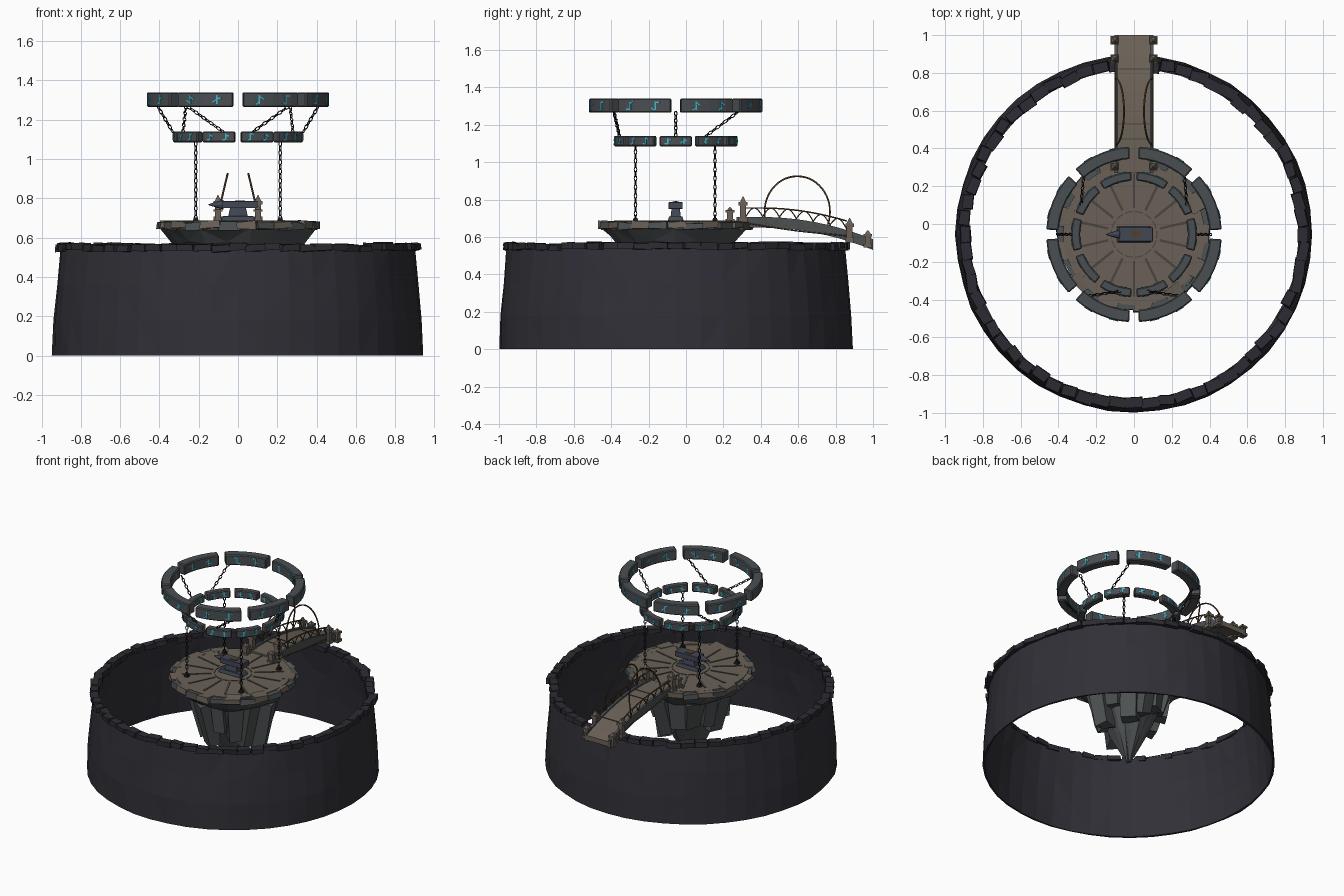
import bpy, bmesh, math, random
from mathutils import Matrix, Vector

random.seed(4)
cube = bpy.data.objects.get("Cube")
if cube:
    bpy.data.objects.remove(cube, do_unlink=True)

TAU = math.tau
CENTRE = Vector((0, -0.055, 0))


def material(name, rgb):
    m = bpy.data.materials.new(name)
    m.use_nodes = True
    m.diffuse_color = (*rgb, 1)
    m.node_tree.nodes["Principled BSDF"].inputs["Base Color"].default_value = (*rgb, 1)
    return m


WALL = material("dark wall stone", (0.030, 0.029, 0.038))
RIM = material("rim stone", (0.024, 0.024, 0.032))
ROCK = material("grey rock", (0.075, 0.083, 0.086))
PAVING = material("brown paving", (0.145, 0.120, 0.095))
SEAM = material("dark paving seam", (0.070, 0.060, 0.050))
RING = material("ring stone", (0.070, 0.078, 0.086))
GLOW = material("cyan glow", (0.05, 0.48, 0.64))
IRON = material("black iron", (0.010, 0.010, 0.012))
ANVIL = material("blue steel", (0.055, 0.063, 0.090))
BRONZE = material("bronze railing", (0.085, 0.050, 0.024))


def finish(bm, name, mat, bevel=0):
    bmesh.ops.recalc_face_normals(bm, faces=bm.faces)
    me = bpy.data.meshes.new(name)
    bm.to_mesh(me)
    bm.free()
    me.materials.append(mat)
    ob = bpy.data.objects.new(name, me)
    bpy.context.collection.objects.link(ob)
    if bevel:
        mod = ob.modifiers.new("bevel", "BEVEL")
        mod.width, mod.segments = bevel, 1
    return ob


def box(bm, matrix, size, taper=1, rough=0):
    """Box whose top is scaled by taper and whose corners are jittered."""
    verts = bmesh.ops.create_cube(bm, size=1)["verts"]
    for v in verts:
        k = taper if v.co.z > 0 else 1
        v.co = Vector((v.co.x * size[0] * k, v.co.y * size[1] * k, v.co.z * size[2]))
        v.co = matrix @ (v.co + Vector([random.uniform(-rough, rough) for _ in "xyz"]))


def at(x, y, z):
    return Matrix.Translation((x, y, z))


def polar(a, r, z):
    """Frame on a circle: local x points outward, y along the circle."""
    return Matrix.Translation(CENTRE) @ Matrix.Rotation(a, 4, "Z") @ at(r, 0, z)


def revolve(bm, profile, n, jitter=0, closed=False):
    rows = []
    for i in range(n):
        a = TAU * i / n
        rows.append([bm.verts.new(polar(a, r + random.uniform(-jitter, jitter),
                                        z + (random.uniform(-jitter, jitter) if z > 0.1 else 0))
                                  .translation) for r, z in profile])
    m = len(profile)
    for i in range(n):
        p, q = rows[i], rows[(i + 1) % n]
        for j in range(m if closed else m - 1):
            k = (j + 1) % m
            bm.faces.new((p[j], q[j], q[k], p[k]))
    if not closed:
        bm.faces.new([r[0] for r in rows])
        bm.faces.new([r[-1] for r in rows])
    bmesh.ops.triangulate(bm, faces=bm.faces)


def arc_block(bm, r0, r1, z0, z1, a0, a1, n):
    rows = [[bm.verts.new(polar(a0 + (a1 - a0) * i / n, r, z).translation)
             for r, z in ((r0, z0), (r1, z0), (r1, z1), (r0, z1))] for i in range(n + 1)]
    for p, q in zip(rows, rows[1:]):
        for j in range(4):
            k = (j + 1) % 4
            bm.faces.new((p[j], q[j], q[k], p[k]))
    bm.faces.new(rows[0])
    bm.faces.new(rows[-1])


def chain(bm, start, end, pitch=0.024):
    start, end = Vector(start), Vector(end)
    d = end - start
    count = max(2, round(d.length / pitch))
    turn = d.to_track_quat("Z", "Y").to_matrix().to_4x4()
    for i in range(count):
        frame = (Matrix.Translation(start + d * (i + 0.5) / count) @ turn
                 @ Matrix.Rotation(math.pi / 2 * (i % 2) + 0.5, 4, "Z"))
        loops = []
        for s in range(8):
            c, si = math.cos(TAU * s / 8), math.sin(TAU * s / 8)
            loops.append([bm.verts.new(frame @ Vector((
                c * (0.008 + 0.003 * math.cos(TAU * t / 4)), 0.003 * math.sin(TAU * t / 4),
                si * (0.014 + 0.003 * math.cos(TAU * t / 4))))) for t in range(4)])
        for s in range(8):
            p, q = loops[s], loops[(s + 1) % 8]
            for t in range(4):
                bm.faces.new((p[t], q[t], q[(t + 1) % 4], p[(t + 1) % 4]))


def tube(name, points, radius):
    cu = bpy.data.curves.new(name, "CURVE")
    cu.dimensions, cu.bevel_depth, cu.bevel_resolution = "3D", radius, 1
    sp = cu.splines.new("POLY")
    sp.points.add(len(points) - 1)
    for p, co in zip(sp.points, points):
        p.co = (*co, 1)
    cu.materials.append(BRONZE)
    ob = bpy.data.objects.new(name, cu)
    bpy.context.collection.objects.link(ob)
    bpy.ops.object.select_all(action="DESELECT")
    ob.select_set(True)
    bpy.context.view_layer.objects.active = ob
    bpy.ops.object.convert(target="MESH")


# Round outer wall and its rough coping stones
bm = bmesh.new()
revolve(bm, [(0.945, 0), (0.938, 0.18), (0.922, 0.36), (0.902, 0.545),
             (0.872, 0.545), (0.9, 0.36), (0.92, 0.18), (0.932, 0)], 44, 0.004, True)
finish(bm, "outer_wall", WALL)
bm = bmesh.new()
for i in range(64):
    m = polar(TAU * i / 64, 0.897 + random.uniform(-0.012, 0.012), 0.55 + random.uniform(-0.006, 0.008))
    m = m @ Matrix.Rotation(random.uniform(-0.15, 0.15), 4, "Z")
    box(bm, m, (0.055, random.uniform(0.075, 0.105), 0.034), 0.95, 0.004)
finish(bm, "wall_coping", RIM)

# Floating island: bowl, pointed core and hanging boulders
bm = bmesh.new()
revolve(bm, [(0.385, 0.675), (0.39, 0.645), (0.33, 0.575), (0.24, 0.52), (0.2, 0.4),
             (0.11, 0.2), (0.012, 0.02)], 18, 0.008)
finish(bm, "island_rock", ROCK)
bm = bmesh.new()
for i in range(14):
    length = random.uniform(0.2, 0.36)
    m = polar(TAU * i / 14, random.uniform(0.19, 0.24), 0.57 - length / 2)
    m = m @ Matrix.Rotation(random.uniform(0.05, 0.25), 4, "Y") @ Matrix.Rotation(random.uniform(-0.4, 0.4), 4, "Z")
    box(bm, m, (0.09, random.uniform(0.07, 0.11), length), 1.25, 0.012)
finish(bm, "hanging_boulders", ROCK)

# Paved floor with radial seams and a broken edge
bm = bmesh.new()
revolve(bm, [(0.375, 0.66), (0.375, 0.684)], 40)
finish(bm, "paved_floor", PAVING)
bm = bmesh.new()
for i in range(14):
    a = TAU * (i + 0.5) / 14
    box(bm, polar(a, 0.235, 0.685), (0.19, 0.013, 0.006))
    arc_block(bm, 0.118, 0.124, 0.683, 0.687, a + 0.04, a + 0.4, 4)
finish(bm, "paving_seams", SEAM)
for name, mat, offset in (("edge_slabs", PAVING, 0), ("edge_stones", ROCK, 1)):
    bm = bmesh.new()
    for i in range(offset, 26, 2):
        m = polar(TAU * i / 26, 0.375 + random.uniform(-0.012, 0.008), 0.665 - 0.006 * offset)
        m = m @ Matrix.Rotation(random.uniform(-0.2, 0.2), 4, "Z")
        box(bm, m, (0.07, 0.105, 0.036), 0.96, 0.006)
    finish(bm, name, mat)

# Anvil with a horn on its right
bm = bmesh.new()
for x, z, sx, sy, sz, taper in ((0, 0.697, 0.18, 0.085, 0.025, 0.85), (0, 0.73, 0.1, 0.055, 0.045, 0.8),
                                (0.01, 0.768, 0.18, 0.075, 0.036, 1)):
    box(bm, at(x, CENTRE.y, z), (sx, sy, sz), taper)
bmesh.ops.create_cone(bm, segments=8, radius1=0.026, radius2=0.003, depth=0.075, cap_ends=True,
                      matrix=at(-0.112, CENTRE.y, 0.768) @ Matrix.Rotation(-math.pi / 2, 4, "Y"))
finish(bm, "anvil", ANVIL, 0.004)
bm = bmesh.new()
box(bm, at(0.01, CENTRE.y, 0.787), (0.05, 0.035, 0.006))
finish(bm, "anvil_plate", BRONZE)

# Two split floating rings with abstract glowing marks on both faces
for label, n, r0, r1, z0, z1, gap in (("upper", 8, 0.4, 0.465, 1.265, 1.34, 0.055),
                                      ("lower", 10, 0.285, 0.332, 1.085, 1.14, 0.045)):
    stone, marks = bmesh.new(), bmesh.new()
    h = z1 - z0
    for i in range(n):
        a0 = -math.pi / 2 + TAU * i / n
        a1 = a0 + TAU / n
        arc_block(stone, r0, r1, z0, z1, a0 + gap, a1 - gap, 6)
        for f in (0.3, 0.7):
            for r in (r0, r1):
                m = polar(a0 + (a1 - a0) * f, r, (z0 + z1) / 2)
                box(marks, m, (0.006, 0.008, h * 0.6))
                for s in (-1, 1):
                    tick = m @ at(0, s * h * 0.16, s * h * random.choice((0.1, 0.25)))
                    box(marks, tick @ Matrix.Rotation(random.choice((-0.6, 0, 0.6)), 4, "X"),
                        (0.006, h * 0.32, 0.007))
    finish(stone, label + "_ring", RING, 0.006)
    finish(marks, label + "_ring_marks", GLOW)

# Chains, mirrored left and right, with floor anchors
bm = bmesh.new()
for s in (-1, 1):
    for y in (-0.27, 0.155):
        chain(bm, (s * 0.215, y, 0.69), (s * 0.215, y, 1.09))
        box(bm, at(s * 0.215, y, 0.692), (0.03, 0.03, 0.02), 0.7)
    chain(bm, (s * 0.33, -0.055, 1.135), (s * 0.41, -0.055, 1.27))
    chain(bm, (s * 0.28, 0.1, 1.135), (s * 0.265, 0.28, 1.27))
    chain(bm, (s * 0.07, -0.355, 1.135), (s * 0.26, -0.385, 1.27))
finish(bm, "chains", IRON)


# Arched bridge deck with curbs
def deck_z(y):
    t = y - 0.4
    return 0.695 - 0.33 * t * t if y > 0.4 else 0.695


for name, mat, spans, lift, drop in (("bridge_deck", PAVING, ((-0.095, 0.095),), 0, 0.035),
                                     ("bridge_curbs", ROCK, ((-0.102, -0.085), (0.085, 0.102)), 0.012, 0.045)):
    bm = bmesh.new()
    for x0, x1 in spans:
        rows = []
        for i in range(13):
            y = 0.27 + 0.73 * i / 12
            z = deck_z(y)
            rows.append([bm.verts.new(c) for c in ((x0, y, z - drop), (x1, y, z - drop),
                                                   (x1, y, z + lift), (x0, y, z + lift))])
        for p, q in zip(rows, rows[1:]):
            for j in range(4):
                k = (j + 1) % 4
                bm.faces.new((p[j], q[j], q[k], p[k]))
        bm.faces.new(rows[0])
        bm.faces.new(rows[-1])
    finish(bm, name, mat)
bm = bmesh.new()
for y in (0.45, 0.53, 0.82):
    box(bm, at(0, y, deck_z(y)), (0.17, 0.006, 0.006))
finish(bm, "deck_seams", SEAM)

# Bridge posts with capped pyramid tops
bm = bmesh.new()
for s in (-1, 1):
    for y, z0, z1 in ((0.235, 0.68, 0.76), (0.305, 0.68, 0.815), (0.875, 0.57, 0.7), (0.972, 0.545, 0.635)):
        x, h = s * 0.102, z1 - z0
        box(bm, at(x, y, z0 + h * 0.1), (0.046, 0.046, h * 0.2))
        box(bm, at(x, y, z0 + h * 0.4), (0.032, 0.032, h * 0.6))
        box(bm, at(x, y, z0 + h * 0.72), (0.046, 0.046, h * 0.14))
        box(bm, at(x, y, z0 + h * 0.9), (0.032, 0.032, h * 0.22), 0.15)
finish(bm, "bridge_posts", PAVING)

# Bronze railings: handrail, woven waves, under-rail and leaning hoop
for side, s in (("right", -1), ("left", 1)):
    ys = [0.32 + 0.54 * i / 48 for i in range(49)]
    tube(side + "_handrail", [(s * 0.098, y, deck_z(y) + 0.06) for y in ys], 0.0045)
    tube(side + "_under_rail", [(s * 0.1, y, deck_z(y) - 0.02 - 0.03 * math.sin((y - 0.32) / 0.54 * math.pi))
                                for y in ys], 0.004)
    for k in (0, 1):
        tube(side + "_wave_" + "ab"[k],
             [(s * 0.099, y, deck_z(y) + 0.015 + 0.045 * math.sin((y - 0.32) / 0.18 * TAU + k * math.pi))
              for y in ys], 0.0035)
    hoop = []
    for i in range(33):
        a = math.pi * (1.12 - 1.24 * i / 32)
        z = 0.735 + 0.19 * math.sin(a)
        hoop.append((s * (0.098 - 0.045 * max(0, math.sin(a))), 0.595 + 0.175 * math.cos(a), z))
    tube(side + "_hoop", hoop, 0.005)
